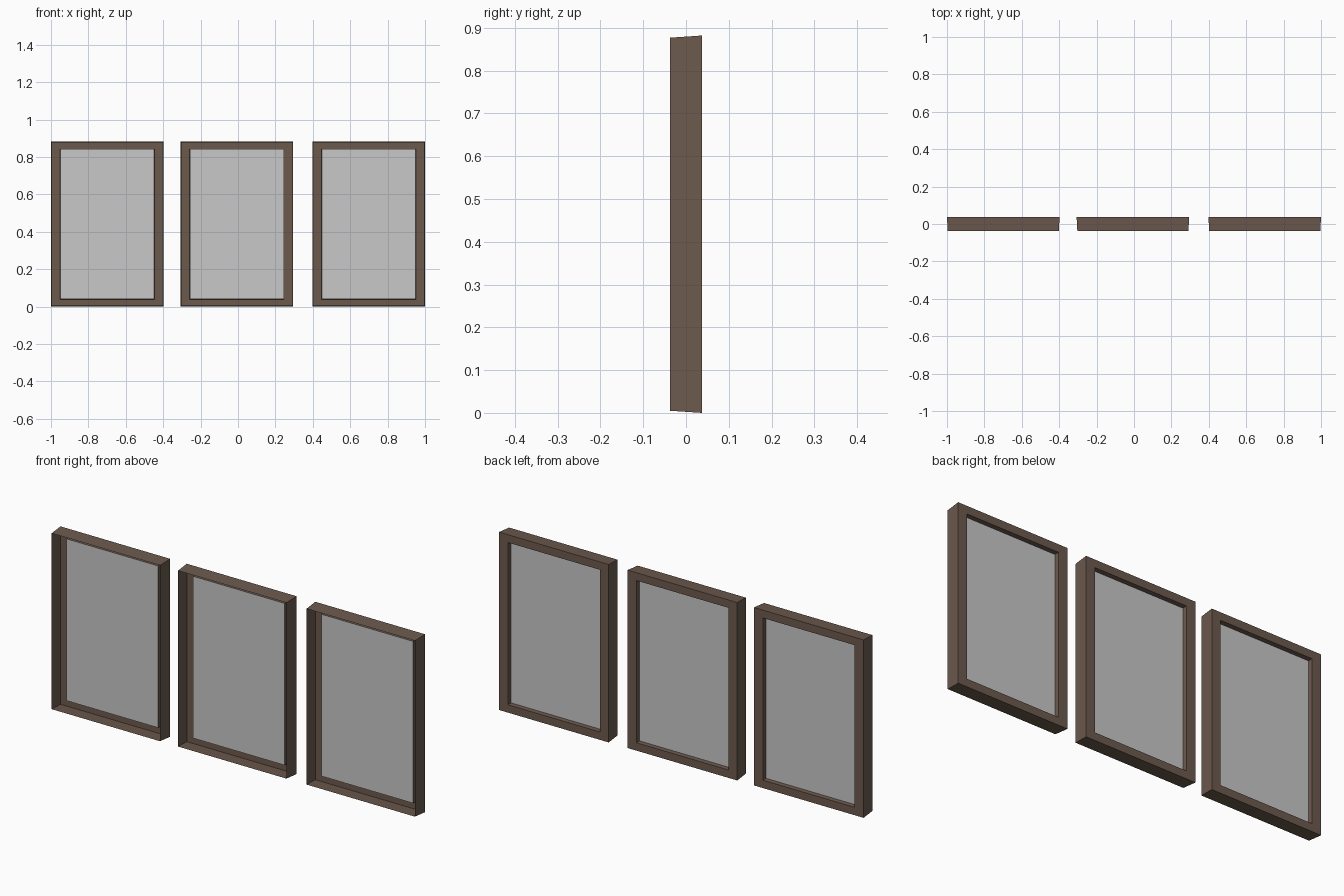
import bpy, bmesh

if "Cube" in bpy.data.objects:
    bpy.data.objects.remove(bpy.data.objects["Cube"])

H = 0.882            # overall height
YB = 0.037           # half depth
Y_GLASS = 0.014      # pane plane, recessed from the back


def material(name, rgb):
    m = bpy.data.materials.new(name)
    m.diffuse_color = (*rgb, 1.0)
    m.use_nodes = True
    m.node_tree.nodes["Principled BSDF"].inputs["Base Color"].default_value = m.diffuse_color
    return m


brown = material("brown_frame", (0.150, 0.102, 0.076))
grey = material("grey_glass", (0.58, 0.58, 0.58))


def rect(bm, half_w, half_h, y):
    """Closed rectangular loop in the xz plane."""
    return [bm.verts.new((sx * half_w, y, sz * half_h))
            for sx, sz in ((-1, -1), (1, -1), (1, 1), (-1, 1))]


def finish(bm, name, mat, x):
    me = bpy.data.meshes.new(name)
    bm.to_mesh(me)
    bm.free()
    me.materials.append(mat)
    ob = bpy.data.objects.new(name, me)
    ob.location = (x, 0, H / 2)
    bpy.context.collection.objects.link(ob)


def window(x, tag):
    # frame: open-front tray with outer walls, back ring and inner reveal
    bm = bmesh.new()
    loops = [rect(bm, 0.297, H / 2 - 0.005, -YB),
             rect(bm, 0.301, H / 2, YB),
             rect(bm, 0.252, 0.402, YB),
             rect(bm, 0.251, 0.401, Y_GLASS)]
    for a, b in zip(loops, loops[1:]):
        for i in range(4):
            j = (i + 1) % 4
            bm.faces.new((a[i], a[j], b[j], b[i]))
    finish(bm, "frame_" + tag, brown, x)

    # pane closing the reveal
    bm = bmesh.new()
    bm.faces.new(rect(bm, 0.251, 0.401, Y_GLASS))
    finish(bm, "pane_" + tag, grey, x)


for cx, tag in ((-0.699, "left"), (-0.006, "middle"), (0.699, "right")):
    window(cx, tag)
